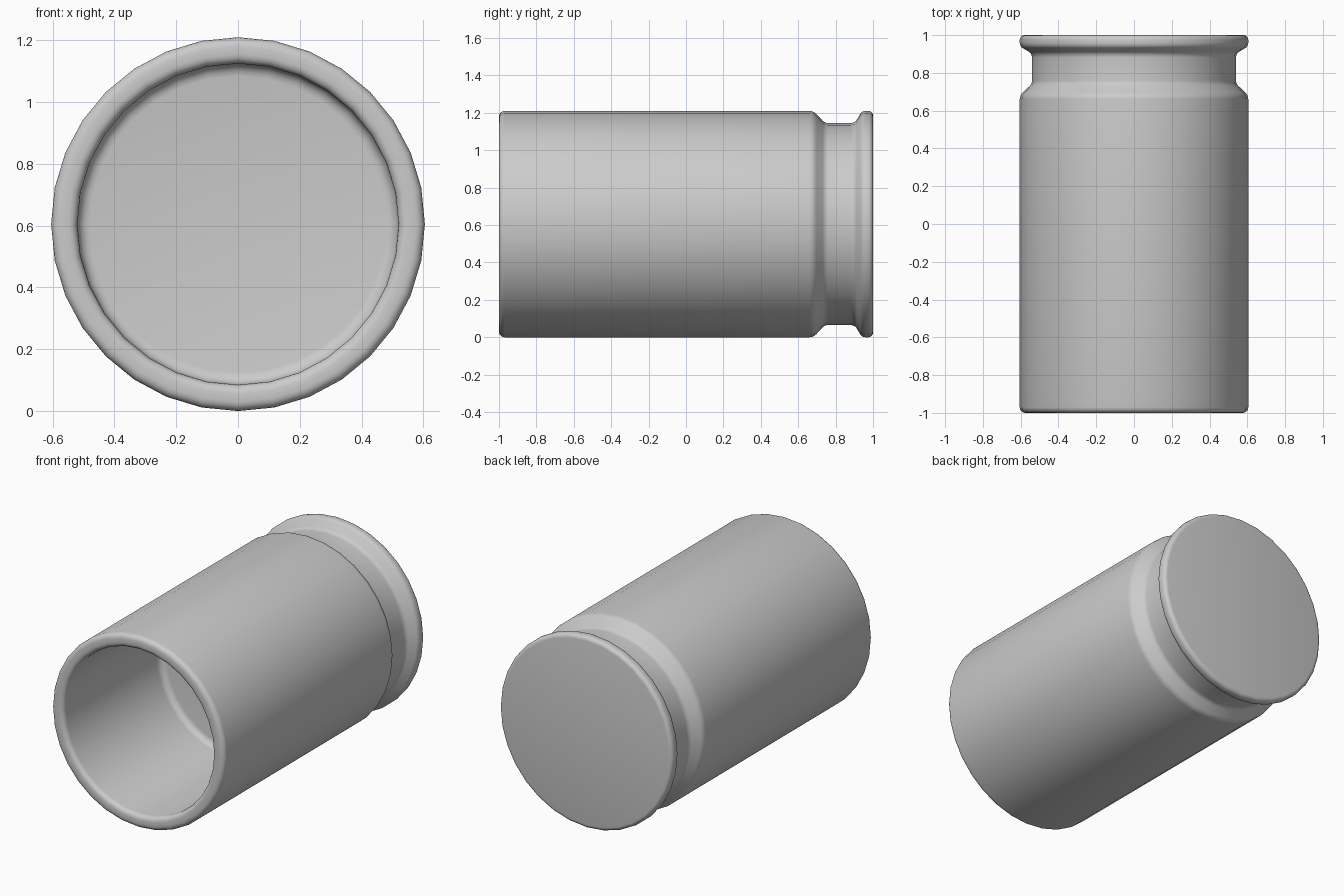
import bpy
import bmesh
from math import cos, sin, pi, radians

SIDES = 32
RADIUS = 0.605

if "Cube" in bpy.data.objects:
    bpy.data.objects.remove(bpy.data.objects["Cube"], do_unlink=True)

# Single grey finish
grey = bpy.data.materials.new("light_grey")
grey.use_nodes = True
colour = (0.6, 0.6, 0.6, 1)
grey.diffuse_color = colour
grey.node_tree.nodes["Principled BSDF"].inputs["Base Color"].default_value = colour


def arc(r, y, size, start, end, steps=4):
    """Rounded corner in the (radius, length) plane, angles in degrees."""
    angles = [radians(start + (end - start) * i / steps) for i in range(steps + 1)]
    return [(r + size * cos(a), y + size * sin(a)) for a in angles]


# Profile from the cavity floor, round the mouth, along the body to the base
profile = (
    arc(0.48, -0.07, 0.04, 90, 0)              # floor fillet
    + arc(0.55, -0.97, 0.03, 180, 270)         # inner lip
    + arc(0.575, -0.97, 0.03, 270, 360)        # outer lip
    + arc(0.555, 0.66, 0.05, 0, 50)            # shoulder
    + arc(0.58, 0.76, 0.04, 225, 180)          # groove start
    + arc(0.58, 0.88, 0.04, 180, 130)          # groove end
    + arc(0.57, 0.96, 0.035, 310, 360)         # rim front edge
    + arc(0.58, 0.975, 0.025, 0, 90)           # rim back edge
)

# Lathe the casing about the y axis and close both ends
bm = bmesh.new()
rings = [
    [bm.verts.new((r * cos(2 * pi * i / SIDES), y,
                   RADIUS + r * sin(2 * pi * i / SIDES))) for i in range(SIDES)]
    for r, y in profile
]
for a, b in zip(rings, rings[1:]):
    for i in range(SIDES):
        j = (i + 1) % SIDES
        bm.faces.new((a[i], a[j], b[j], b[i]))
bm.faces.new(rings[0])
bm.faces.new(rings[-1])
bmesh.ops.recalc_face_normals(bm, faces=bm.faces)

mesh = bpy.data.meshes.new("casing")
bm.to_mesh(mesh)
bm.free()
mesh.materials.append(grey)
casing = bpy.data.objects.new("casing", mesh)
bpy.context.collection.objects.link(casing)

# Smooth walls, flat end faces
bpy.context.view_layer.objects.active = casing
casing.select_set(True)
bpy.ops.object.shade_smooth_by_angle(angle=radians(35))
